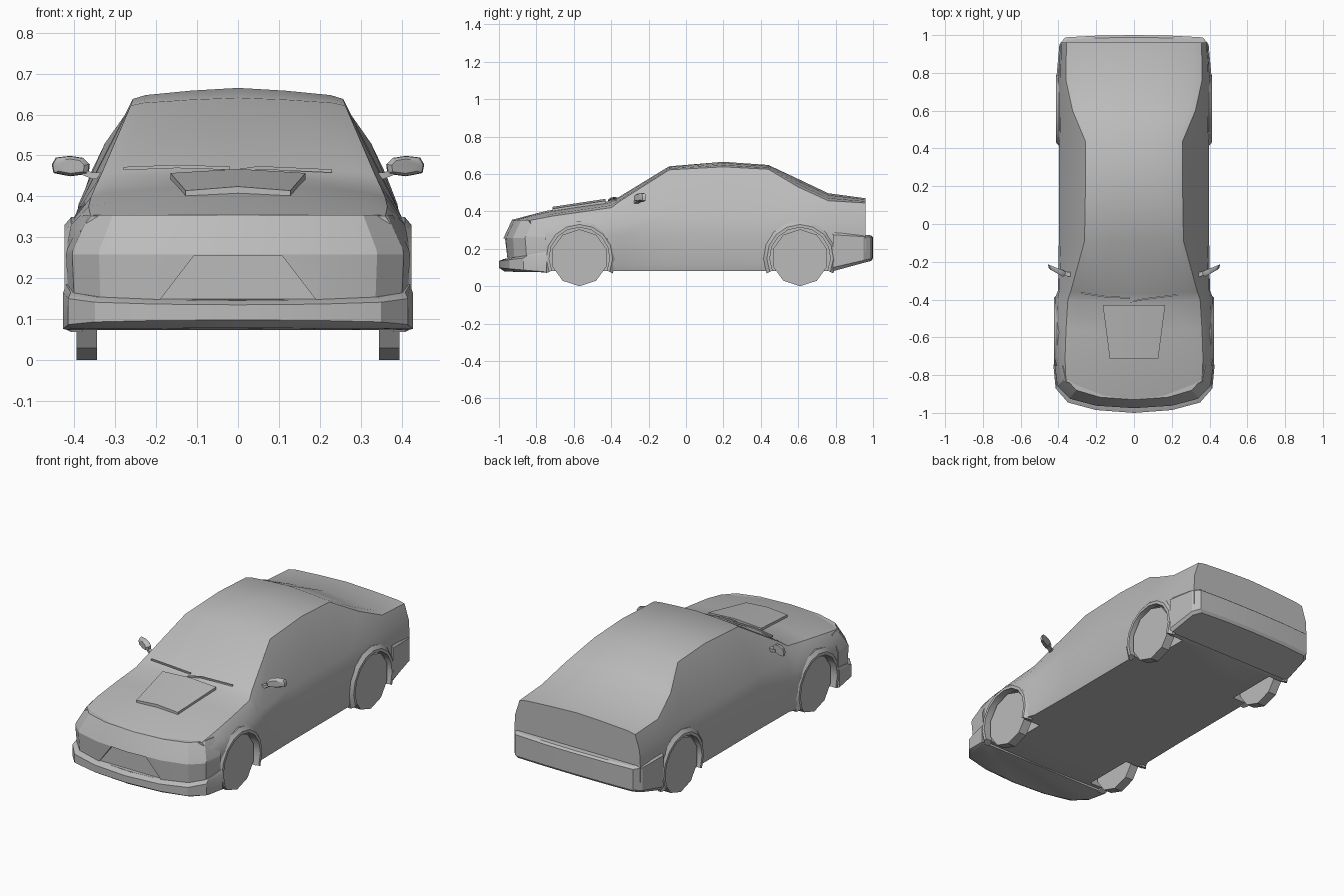
import bpy, bmesh
from math import sin, cos, pi, radians

cube = bpy.data.objects.get("Cube")
if cube:
    bpy.data.objects.remove(cube)

grey = bpy.data.materials.new("body_grey")
grey.use_nodes = True
grey.diffuse_color = (0.5, 0.5, 0.5, 1)
grey.node_tree.nodes["Principled BSDF"].inputs["Base Color"].default_value = (0.5, 0.5, 0.5, 1)


def loft(name, rings, smooth=30, closed=False):
    """Skin a row of equal rings; cap both ends unless the row closes on itself."""
    bm = bmesh.new()
    rows = [[bm.verts.new(p) for p in ring] for ring in rings]
    n = len(rows[0])
    pairs = list(zip(rows, rows[1:])) + ([(rows[-1], rows[0])] if closed else [])
    for a, b in pairs:
        for i in range(n):
            j = (i + 1) % n
            bm.faces.new((a[i], a[j], b[j], b[i]))
    if not closed:
        bm.faces.new(rows[0])
        bm.faces.new(rows[-1])
    bmesh.ops.recalc_face_normals(bm, faces=bm.faces)
    mesh = bpy.data.meshes.new(name)
    bm.to_mesh(mesh)
    bm.free()
    mesh.materials.append(grey)
    ob = bpy.data.objects.new(name, mesh)
    bpy.context.collection.objects.link(ob)
    if smooth:
        shade(ob, smooth)
    return ob


def activate(ob):
    bpy.ops.object.select_all(action='DESELECT')
    ob.select_set(True)
    bpy.context.view_layer.objects.active = ob


def shade(ob, angle):
    activate(ob)
    bpy.ops.object.shade_smooth_by_angle(angle=radians(angle))


def cut(ob, cutter):
    mod = ob.modifiers.new("cut", 'BOOLEAN')
    mod.operation = 'DIFFERENCE'
    mod.solver = 'EXACT'
    mod.object = cutter
    activate(ob)
    bpy.ops.object.modifier_apply(modifier=mod.name)
    bpy.data.objects.remove(cutter)


def both_sides(half):
    """Complete a half ring that runs from the centre line and back to it."""
    return half + [(-x, y, z) for x, y, z in half[-2:0:-1]]


def disc(side, x, y, r, n=10):
    return [(side * x, y + r * sin(2 * pi * i / n), 0.152 - r * cos(2 * pi * i / n))
            for i in range(n)]


def wrap(name, plan, levels):
    """Stack a bowed plan outline; each level is (z mid, z end, x scale, y shift)."""
    y0, y1 = plan[0][1], plan[-1][1]
    rings = []
    for zm, ze, sx, dy in levels:
        half = [(x * sx, y + (dy if i < len(plan) - 1 else 0),
                 zm + (ze - zm) * (y - y0) / (y1 - y0)) for i, (x, y) in enumerate(plan)]
        rings.append([(-x, y, z) for x, y, z in half[:0:-1]] + half)
    return loft(name, rings)


# Body shell: y, bow, floor z, half width, belt x/z, shoulder x/z, top z
stations = [
    (-.93, .13, .10, .40, .385, .315, .36, .352, .355),
    (-.75, .05, .08, .42, .408, .33, .365, .375, .402),
    (-.58, .03, .08, .422, .41, .335, .36, .397, .43),
    (-.42, .03, .08, .418, .405, .34, .35, .42, .453),
    (-.37, .02, .08, .402, .395, .36, .335, .452, .47),
    (-.09, .0, .08, .398, .387, .38, .262, .622, .641),
    (.20, .0, .08, .398, .387, .38, .257, .638, .665),
    (.44, .0, .08, .398, .387, .38, .258, .625, .648),
    (.60, .0, .08, .402, .39, .38, .325, .53, .573),
    (.76, .0, .08, .402, .39, .37, .36, .457, .497),
    (.96, .0, .15, .39, .385, .36, .358, .445, .47),
]
rings = []
for y, bow, zb, w, bx, bz, sx, sz, tz in stations:
    rise = tz - sz
    half = [(0, zb), (w - .01, zb), (w, zb + .04), (w, .27), (bx, bz), (sx, sz),
            (sx * .88, sz + rise * .35), (sx * .45, sz + rise * .75), (0, tz)]
    rings.append(both_sides([(x, y + bow * (x / .42) ** 2, z) for x, z in half]))
body = loft("body_shell", rings, 0)

# Wheels, wheel wells and flared arches
for end, y in (("front", -.57), ("rear", .61)):
    for side, label in ((1, "left"), (-1, "right")):
        cut(body, loft("well_cutter", [disc(side, .30, y, .166, 20),
                                       disc(side, .50, y, .166, 20)], 0))
        loft(f"{end}_{label}_wheel", [disc(side, .345, y, .152),
                                      disc(side, .395, y, .152)], 0)
        lip = .424 if end == "front" else .413
        arch = []
        for i in range(11):
            a = radians(-25 + 23 * i)
            arch.append([(side * x, y + r * cos(a), .152 + r * sin(a))
                         for r, x in ((.162, .38), (.162, lip), (.178, lip),
                                      (.197, lip - .016), (.197, .38))])
        loft(f"{end}_{label}_arch", arch, 35)
shade(body, 28)

# Nose with headlight band and tapered recess
front_plan = [(0, -.975), (.2, -.962), (.34, -.925), (.405, -.86), (.42, -.75)]
nose = wrap("front_bumper", front_plan, [(.12, .12, .985, .01), (.258, .258, 1, 0),
                                         (.27, .27, .995, .005), (.355, .355, .9, .045)])
cut(nose, loft("recess_cutter", [[(-.19, y, .148), (.19, y, .148), (.107, y, .256),
                                  (-.107, y, .256)] for y in (-1.1, -.948)], 0))
shade(nose, 25)

# Chin lip below the nose
lip_plan = [(0, -1.0), (.2, -.985), (.35, -.945), (.415, -.87), (.427, -.745)]
wrap("front_lip", lip_plan, [(.078, .074, .98, .03), (.098, .076, 1, 0),
                             (.135, .165, 1, 0), (.145, .185, .985, .025)])

# Rear bumper
rear_plan = [(0, 1.0), (.2, .997), (.365, .988), (.395, .95), (.41, .785)]
wrap("rear_bumper", rear_plan, [(.135, .08, .97, -.01), (.15, .10, 1, 0),
                                (.262, .275, 1, 0), (.272, .287, .98, -.012)])

# Raised bonnet scoop
loft("bonnet_scoop", [both_sides([(0, y, low), (x, y, low), (x, y, z), (0, y, z + .01)])
                      for y, x, low, z in ((-.715, .128, .38, .414),
                                           (-.43, .165, .42, .457))], 20)

# Wipers
for name, path in (("right_wiper", [(-.28, -.365, .468), (-.15, -.385, .473), (-.02, -.392, .469)]),
                   ("left_wiper", [(-.02, -.412, .46), (.05, -.398, .47), (.23, -.375, .462)])):
    s = .004
    loft(name, [[(x, y - s, z - s), (x, y + s, z - s), (x, y + s, z + s), (x, y - s, z + s)]
                for x, y, z in path])

# Door mirrors on short stalks
outline = [(.365, .455), (.362, .478), (.378, .494), (.41, .499), (.445, .495),
           (.455, .478), (.451, .457), (.41, .449)]
for side, label in ((1, "left"), (-1, "right")):
    head = [[(side * (.408 + (x - .408) * k), -.245 + (x - .408) * .4 + dy,
              .473 + (z - .473) * k) for x, z in outline]
            for dy, k in ((-.016, .7), (-.006, .95), (.012, 1))]
    loft(f"{label}_mirror", head, 40)
    stalk = [[(side * x, y - .012, z - .008), (side * x, y + .012, z - .008),
              (side * x, y + .012, z + .008), (side * x, y - .012, z + .008)]
             for x, y, z in ((.325, -.268, .452), (.355, -.265, .45), (.385, -.25, .462))]
    loft(f"{label}_mirror_stalk", stalk, 40)
